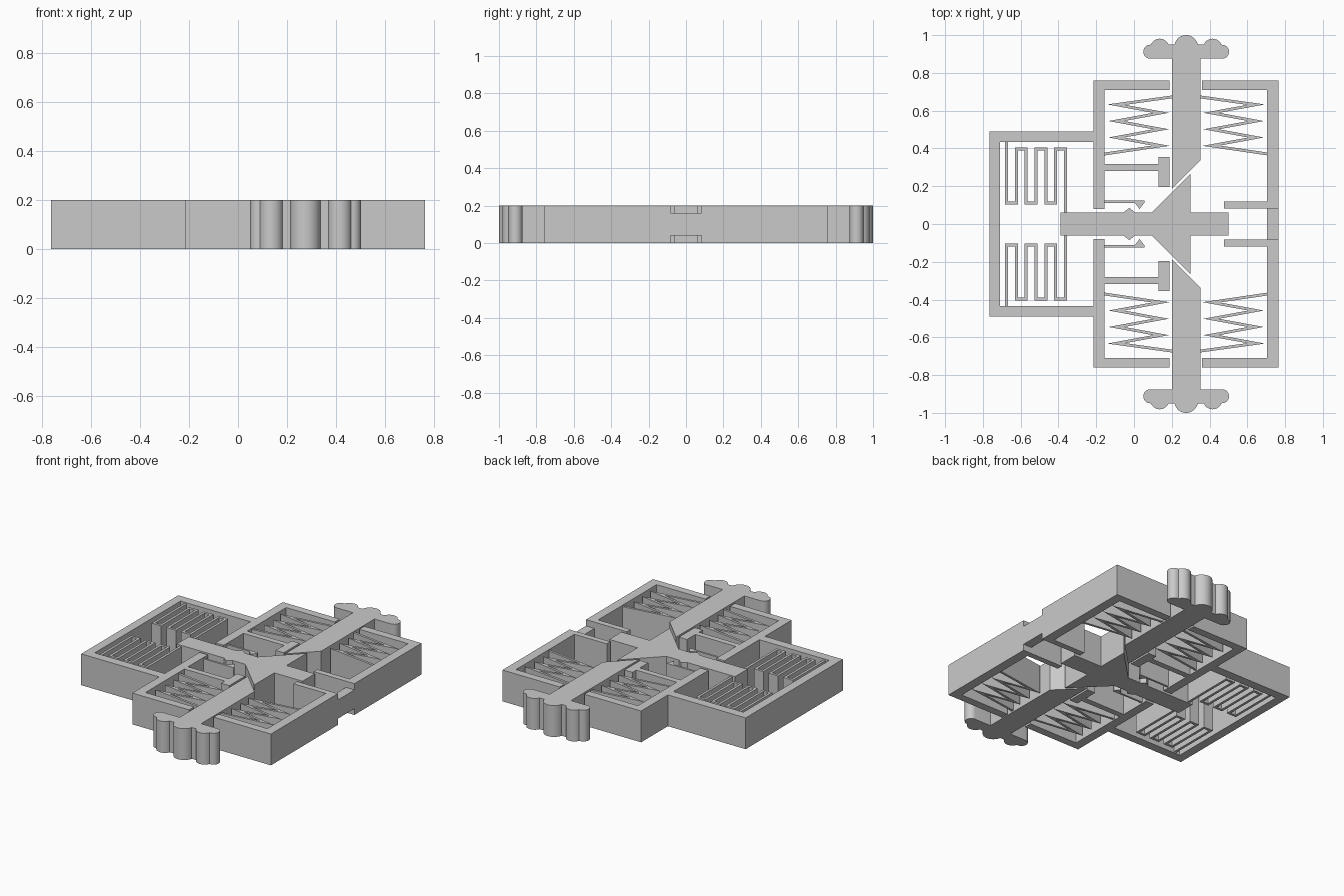
import bpy, bmesh
from math import sin, cos, radians
from mathutils import Vector

cube = bpy.data.objects.get("Cube")
if cube:
    bpy.data.objects.remove(cube, do_unlink=True)

grey = bpy.data.materials.new("plain grey")
grey.use_nodes = True
grey.diffuse_color = (0.59, 0.59, 0.59, 1)
grey.node_tree.nodes["Principled BSDF"].inputs["Base Color"].default_value = grey.diffuse_color

FULL = (0.0, 0.2)      # height range of rigid parts
FLEX = (0.008, 0.192)  # height range of flexible parts
NOTCH = (0.04, 0.16)   # height range of the notched wall
AXIS = 0.276           # centre line of the plungers


def plate(name, outline, z=FULL, smooth=False):
    """Extrude a flat outline between two heights."""
    bm = bmesh.new()
    face = bm.faces.new([bm.verts.new((x, y, z[0])) for x, y in outline])
    new = bmesh.ops.extrude_face_region(bm, geom=[face])["geom"]
    top = [v for v in new if isinstance(v, bmesh.types.BMVert)]
    bmesh.ops.translate(bm, verts=top, vec=(0, 0, z[1] - z[0]))
    bmesh.ops.recalc_face_normals(bm, faces=bm.faces)
    caps = [f for f in bm.faces if len(f.verts) > 4]
    bmesh.ops.triangulate(bm, faces=caps)
    mesh = bpy.data.meshes.new(name)
    bm.to_mesh(mesh)
    bm.free()
    mesh.materials.append(grey)
    ob = bpy.data.objects.new(name, mesh)
    bpy.context.collection.objects.link(ob)
    if smooth:
        bpy.ops.object.select_all(action="DESELECT")
        ob.select_set(True)
        bpy.context.view_layer.objects.active = ob
        bpy.ops.object.shade_smooth_by_angle(angle=radians(30))


def flip_y(pts):
    return [(x, -y) for x, y in pts]


def flip_x(pts):
    return [(2 * AXIS - x, y) for x, y in pts]


def symmetric(pts):
    """Close an upper outline with its reflection below."""
    return pts + flip_y(pts)[::-1]


def pair(name, outline, z=FULL, smooth=False):
    plate("back_" + name, outline, z, smooth)
    plate("front_" + name, flip_y(outline), z, smooth)


def arc(cx, cy, r, start, end, steps=14):
    angles = [radians(start + (end - start) * i / steps) for i in range(steps + 1)]
    return [(cx + r * cos(a), cy + r * sin(a)) for a in angles]


def ribbon(path, width):
    """Mitred strip outline along a path."""
    pts = [Vector(p) for p in path]
    left, right = [], []
    for i, p in enumerate(pts):
        before = (p - pts[i - 1]).normalized() if i else None
        after = (pts[i + 1] - p).normalized() if i < len(pts) - 1 else None
        before, after = before or after, after or before
        n1, n2 = Vector((-before.y, before.x)), Vector((-after.y, after.x))
        miter = (n1 + n2).normalized()
        offset = miter * (width / 2 / miter.dot(n1))
        left.append(tuple(p + offset))
        right.append(tuple(p - offset))
    return left + right[::-1]


# Left frame with its side box, stop arms and stop blocks
plate("left_frame", symmetric([
    (-0.765, 0.49), (-0.215, 0.49), (-0.215, 0.76), (0.187, 0.76),
    (0.187, 0.71), (-0.157, 0.71), (-0.157, 0.317), (0.13, 0.317),
    (0.13, 0.355), (0.187, 0.355), (0.187, 0.195), (0.13, 0.195),
    (0.13, 0.28), (-0.157, 0.28), (-0.157, 0.08), (-0.215, 0.08),
    (-0.215, 0.433), (-0.709, 0.433)]))

# Right frame halves with shuttle guides, and the thinner wall between
pair("right_frame", [
    (0.36, 0.76), (0.765, 0.76), (0.765, 0.083), (0.476, 0.083),
    (0.476, 0.12), (0.705, 0.12), (0.705, 0.71), (0.36, 0.71)])
plate("notched_wall", symmetric([(0.705, 0.083), (0.765, 0.083)]), NOTCH)

# Sliding shuttle with detent bumps and wedge
plate("shuttle", symmetric([
    (-0.39, 0.062), (-0.055, 0.062), (-0.025, 0.085), (0.005, 0.062),
    (0.095, 0.062), (0.3, 0.266), (0.3, 0.062), (0.5, 0.062)]))

# Plungers with a lobed grip and a slanted inner end
half_grip = ([(0.2, 0.875)] + arc(0.086, 0.912, 0.037, 270, 90)
             + arc(0.136, 0.931, 0.05, 158, 22))
crown = arc(AXIS, 0.9375, 0.0625, 169, 11, 20)
pair("plunger", [(0.2, 0.185)] + half_grip + crown + flip_x(half_grip)[::-1]
     + [(0.352, 0.337)], smooth=True)

# Latch clips that catch the shuttle bumps
pair("latch_clip", [
    (-0.16, 0.125), (0.055, 0.125), (0.055, 0.113), (0.03, 0.08),
    (0.004, 0.112), (-0.16, 0.112)], FLEX)

# Zigzag springs on both sides of each plunger
zigzag = [(0.203, 0.673)]
for i in range(6):
    zigzag.append((0.143 if i % 2 else -0.094, 0.632 - 0.0435 * i))
zigzag.append((-0.16, 0.37))
spring = ribbon(zigzag, 0.015)
pair("left_zigzag_spring", spring, FLEX)
pair("right_zigzag_spring", flip_x(spring), FLEX)

# Serpentine springs that return the shuttle
LOW, HIGH = 0.111, 0.398
snake = [(-0.675, 0.436)]
for i in range(6):
    x, y = -0.675 + 0.052 * i, HIGH if i % 2 else LOW
    snake += [(x, y), (x + 0.052, y)]
snake.append((-0.363, 0.058))
pair("serpentine_spring", ribbon(snake, 0.016), FLEX)
